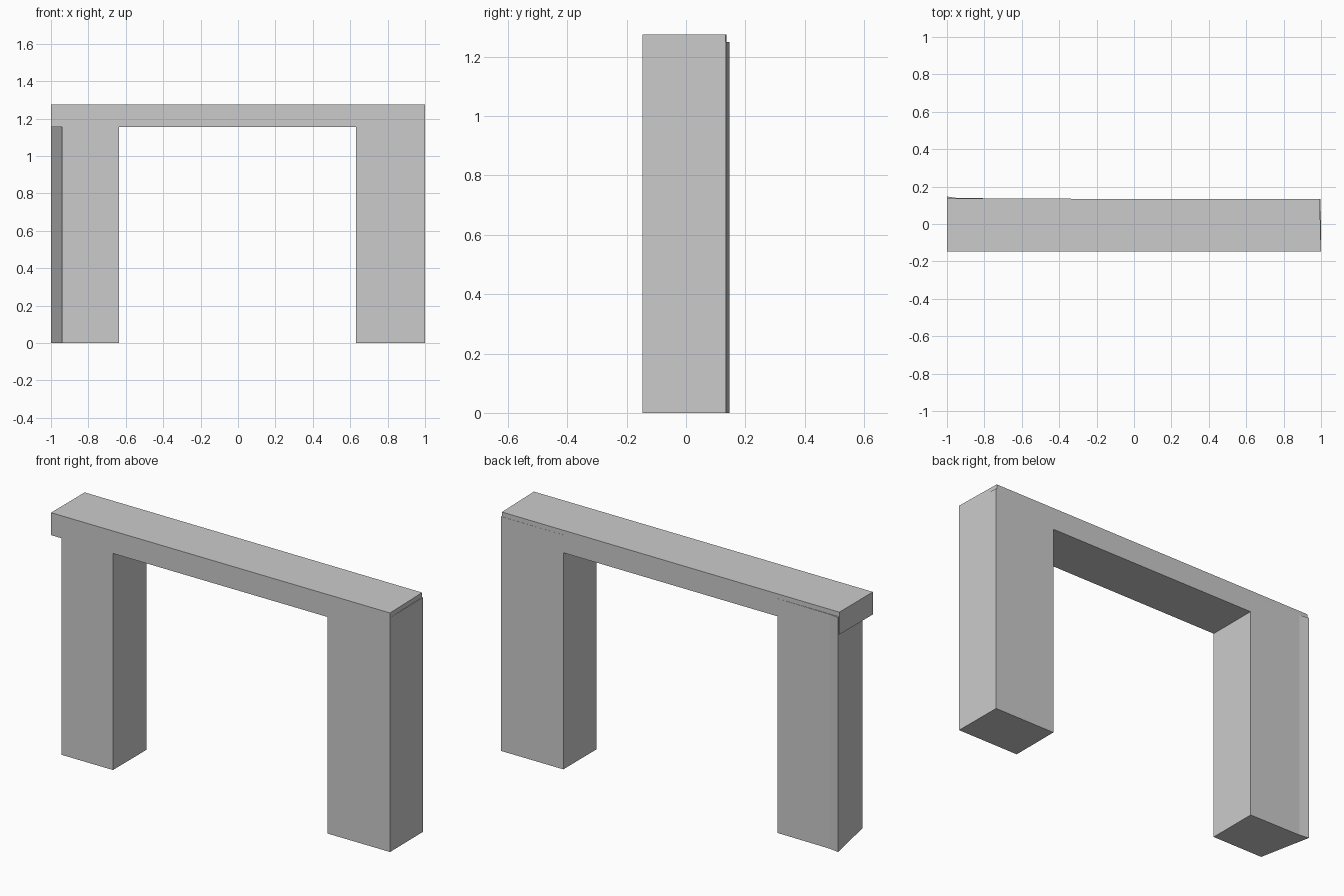
import bpy, bmesh

if "Cube" in bpy.data.objects:
    bpy.data.objects.remove(bpy.data.objects["Cube"])


def prism(name, footprint, z0, z1):
    """Extrude a plan-view outline (counter-clockwise) from z0 to z1."""
    bm = bmesh.new()
    base = bm.faces.new([bm.verts.new((x, y, z0)) for x, y in footprint])
    ext = bmesh.ops.extrude_face_region(bm, geom=[base], use_keep_orig=True)
    top = [v for v in ext["geom"] if isinstance(v, bmesh.types.BMVert)]
    bmesh.ops.translate(bm, verts=top, vec=(0, 0, z1 - z0))
    bmesh.ops.recalc_face_normals(bm, faces=bm.faces)
    mesh = bpy.data.meshes.new(name)
    bm.to_mesh(mesh)
    bm.free()
    obj = bpy.data.objects.new(name, mesh)
    bpy.context.collection.objects.link(obj)
    return obj


FRONT = -0.147
LEG_TOP, BEAM_BOTTOM, BEAM_TOP = 1.25, 1.155, 1.275

# Beam across the top, right end slightly skewed
beam = prism("arch_beam",
             [(-1, FRONT), (1, FRONT), (0.993, 0.133), (-1, 0.136)],
             BEAM_BOTTOM, BEAM_TOP)

# Left leg with slanted outer side and a slight flare at the back corner
left_leg = prism("left_leg",
                 [(-0.94, FRONT), (-0.635, FRONT), (-0.635, 0.136),
                  (-0.945, 0.139), (-1, 0.147)],
                 0, LEG_TOP)

# Right leg
right_leg = prism("right_leg",
                  [(0.63, FRONT), (1, FRONT), (0.998, 0.134), (0.63, 0.134)],
                  0, LEG_TOP)

# Merge the legs into the beam so no faces overlap
for leg in (left_leg, right_leg):
    mod = beam.modifiers.new("join_" + leg.name, "BOOLEAN")
    mod.operation = "UNION"
    mod.solver = "EXACT"
    mod.object = leg
    bpy.context.view_layer.objects.active = beam
    bpy.ops.object.modifier_apply(modifier=mod.name)
    bpy.data.objects.remove(leg)
beam.name = "arch"
